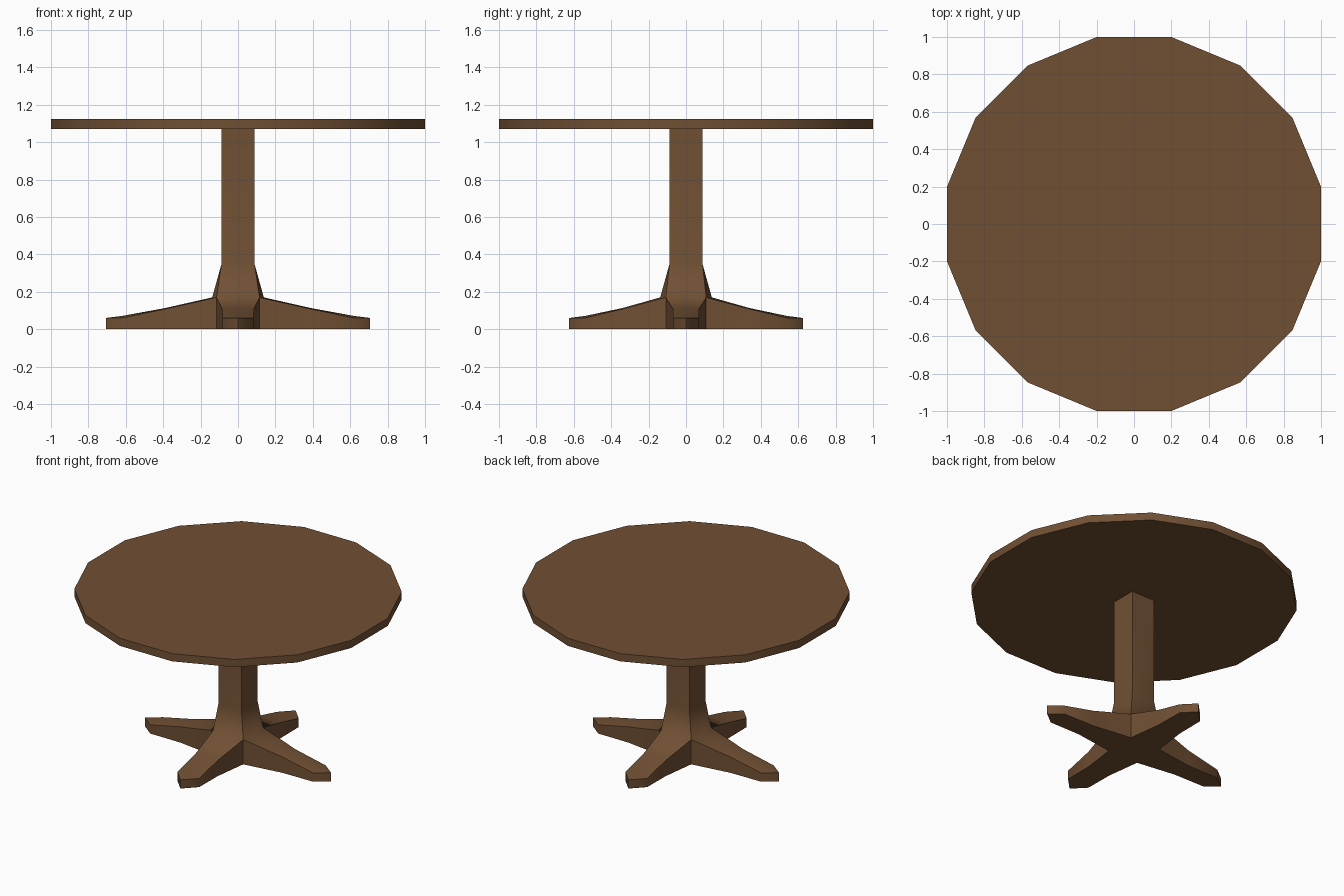
import bpy, bmesh, math

if "Cube" in bpy.data.objects:
    bpy.data.objects.remove(bpy.data.objects["Cube"])

wood = bpy.data.materials.new("brown wood")
wood.diffuse_color = (0.165, 0.08, 0.034, 1)
wood.use_nodes = True
wood.node_tree.nodes["Principled BSDF"].inputs["Base Color"].default_value = wood.diffuse_color


def finish(ob, angle):
    ob.data.materials.append(wood)
    bpy.ops.object.select_all(action='DESELECT')
    ob.select_set(True)
    bpy.context.view_layer.objects.active = ob
    bpy.ops.object.shade_smooth_by_angle(angle=math.radians(angle))


# Sixteen-sided tabletop with flats facing the axes
bpy.ops.mesh.primitive_cylinder_add(vertices=16, radius=1 / math.cos(math.pi / 16), depth=0.053,
                                    location=(0, 0, 1.0975), rotation=(0, 0, math.pi / 16))
top = bpy.context.object
top.name = "tabletop"
finish(top, 40)

# Pedestal: square column flaring into four pointed feet
bm = bmesh.new()


def face(k, pts):
    """Add a face given as (along, across, z), turned k quarter turns."""
    out = []
    for a, b, z in pts:
        for _ in range(k):
            a, b = -b, a
        out.append(bm.verts.new((a, b, z)))
    bm.faces.new(out)


def add_side(k, hub, mid, shoulder, tip):
    C = 0.088
    # rows of (edge along, edge across, edge z, ridge along, ridge z)
    rows = [(C, C, 1.075, C, 1.075), (C, C, 0.35, C, 0.35),
            (hub[0], hub[1], 0.17, 0.138, 0.17),
            (mid[0], mid[1], 0.108, mid[0], 0.113),
            (shoulder[0], shoulder[1], 0.06, shoulder[0], 0.071),
            (tip, 0, 0.06, tip, 0.06)]
    for s in (1, -1):
        for i, (r, q) in enumerate(zip(rows, rows[1:])):
            e0, e1 = (r[0], s * r[1], r[2]), (q[0], s * q[1], q[2])
            m0, m1 = (r[3], 0, r[4]), (q[3], 0, q[4])
            face(k, (e0, e1, m0) if i == 4 else (e0, e1, m1, m0))
            if i >= 2:  # leg sides down to the floor
                face(k, (e0, e1, (e1[0], e1[1], 0), (e0[0], e0[1], 0)))
    # underside of the leg and its quarter of the hub
    outline = [(r[0], r[1], 0) for r in rows[2:]]
    mirrored = [(a, -b, z) for a, b, z in reversed(outline[:-1])]
    face(k, outline + mirrored)
    face(k, (outline[0], mirrored[-1], (0, 0, 0)))
    face(k, ((C, C, 1.075), (C, 0, 1.075), (0, 0, 1.075)))
    face(k, ((C, 0, 1.075), (C, -C, 1.075), (0, 0, 1.075)))


for k in range(4):
    if k % 2 == 0:  # longer legs along x
        add_side(k, (0.115, 0.108), (0.39, 0.07), (0.62, 0.068), 0.707)
    else:           # shorter legs along y
        add_side(k, (0.108, 0.115), (0.34, 0.085), (0.54, 0.083), 0.625)

bmesh.ops.remove_doubles(bm, verts=bm.verts, dist=1e-4)
bmesh.ops.recalc_face_normals(bm, faces=bm.faces)
mesh = bpy.data.meshes.new("pedestal")
bm.to_mesh(mesh)
bm.free()
pedestal = bpy.data.objects.new("pedestal", mesh)
bpy.context.collection.objects.link(pedestal)
finish(pedestal, 65)
